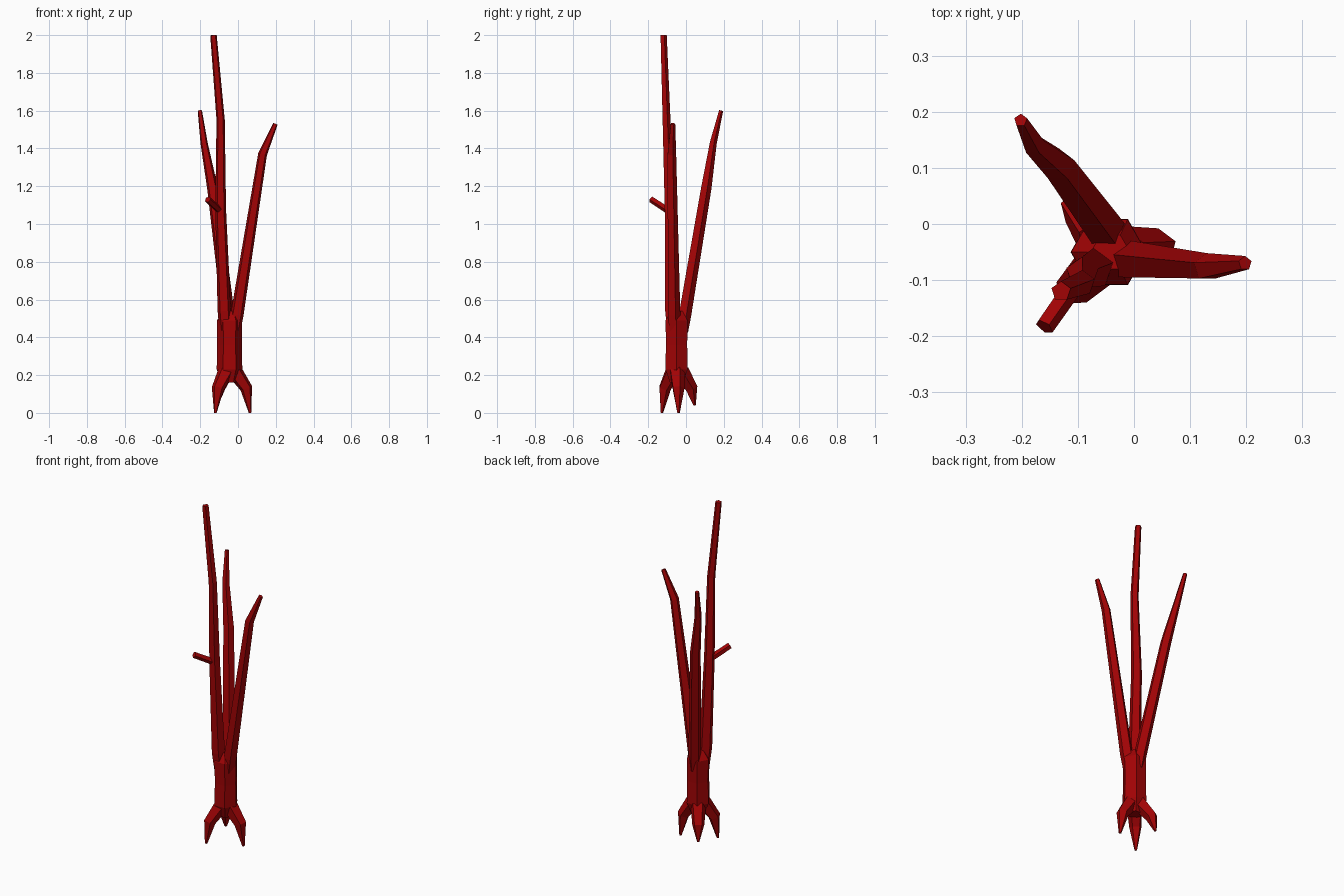
import bpy, bmesh, math
from mathutils import Vector

cube = bpy.data.objects.get("Cube")
if cube:
    bpy.data.objects.remove(cube, do_unlink=True)

bark = bpy.data.materials.new("dark_red_bark")
bark.use_nodes = True
COLOUR = (0.36, 0.001, 0.0015, 1)
bark.diffuse_color = COLOUR
bark.node_tree.nodes["Principled BSDF"].inputs["Base Color"].default_value = COLOUR


def limb(name, path, sides=5, turn=0.3, level=False):
    """Faceted tapering tube through (x, y, z, radius) stations."""
    bm = bmesh.new()
    points = [Vector(p[:3]) for p in path]
    rings = []
    for i, p in enumerate(points):
        ahead = points[min(i + 1, len(points) - 1)] - p
        behind = p - points[max(i - 1, 0)]
        axis = Vector((0, 0, 1)) if level else (ahead.normalized() + behind.normalized()).normalized()
        side = Vector((0, 1, 0)).cross(axis).normalized()
        other = axis.cross(side)
        ring = []
        for k in range(sides):
            a = turn + math.tau * k / sides
            ring.append(bm.verts.new(p + path[i][3] * (side * math.cos(a) + other * math.sin(a))))
        rings.append(ring)
    for low, high in zip(rings, rings[1:]):
        for k in range(sides):
            n = (k + 1) % sides
            bm.faces.new((low[k], low[n], high[n], high[k]))
    bm.faces.new(rings[0][::-1])
    bm.faces.new(rings[-1])
    bmesh.ops.recalc_face_normals(bm, faces=bm.faces)
    mesh = bpy.data.meshes.new(name)
    bm.to_mesh(mesh)
    bm.free()
    mesh.materials.append(bark)
    obj = bpy.data.objects.new(name, mesh)
    bpy.context.collection.objects.link(obj)


# Trunk
limb("trunk", [(-0.045, -0.05, 0.16, 0.04), (-0.045, -0.05, 0.23, 0.068),
               (-0.045, -0.05, 0.36, 0.065), (-0.045, -0.05, 0.49, 0.067),
               (-0.042, -0.05, 0.54, 0.035)], sides=6, turn=0, level=True)

# Three main branches
limb("tall_branch", [(-0.066, -0.072, 0.44, 0.034), (-0.073, -0.08, 0.54, 0.037),
                     (-0.092, -0.088, 1.08, 0.03), (-0.092, -0.105, 1.55, 0.023),
                     (-0.13, -0.12, 2.0, 0.018)])
limb("left_branch", [(-0.019, -0.06, 0.43, 0.033), (-0.005, -0.066, 0.52, 0.036),
                     (0.13, -0.077, 1.37, 0.025), (0.198, -0.07, 1.53, 0.013)])
limb("back_branch", [(-0.045, -0.022, 0.43, 0.033), (-0.052, -0.008, 0.52, 0.036),
                     (-0.135, 0.105, 1.19, 0.03), (-0.18, 0.143, 1.43, 0.02),
                     (-0.202, 0.185, 1.6, 0.012)])

# Short twig
limb("twig", [(-0.095, -0.09, 1.07, 0.019), (-0.16, -0.183, 1.13, 0.018)])

# Pointed roots
for name, foot, bottom in (("left_root", (0.064, -0.04), 0.0),
                           ("front_root", (-0.12, -0.128), 0.0),
                           ("back_root", (-0.112, 0.045), 0.04)):
    centre, tip = Vector((-0.045, -0.05)), Vector(foot)
    start, knee = centre.lerp(tip, 0.25), centre.lerp(tip, 0.82)
    limb(name, [(*start, 0.22, 0.044), (*knee, 0.13, 0.034), (*tip, bottom, 0.007)])
